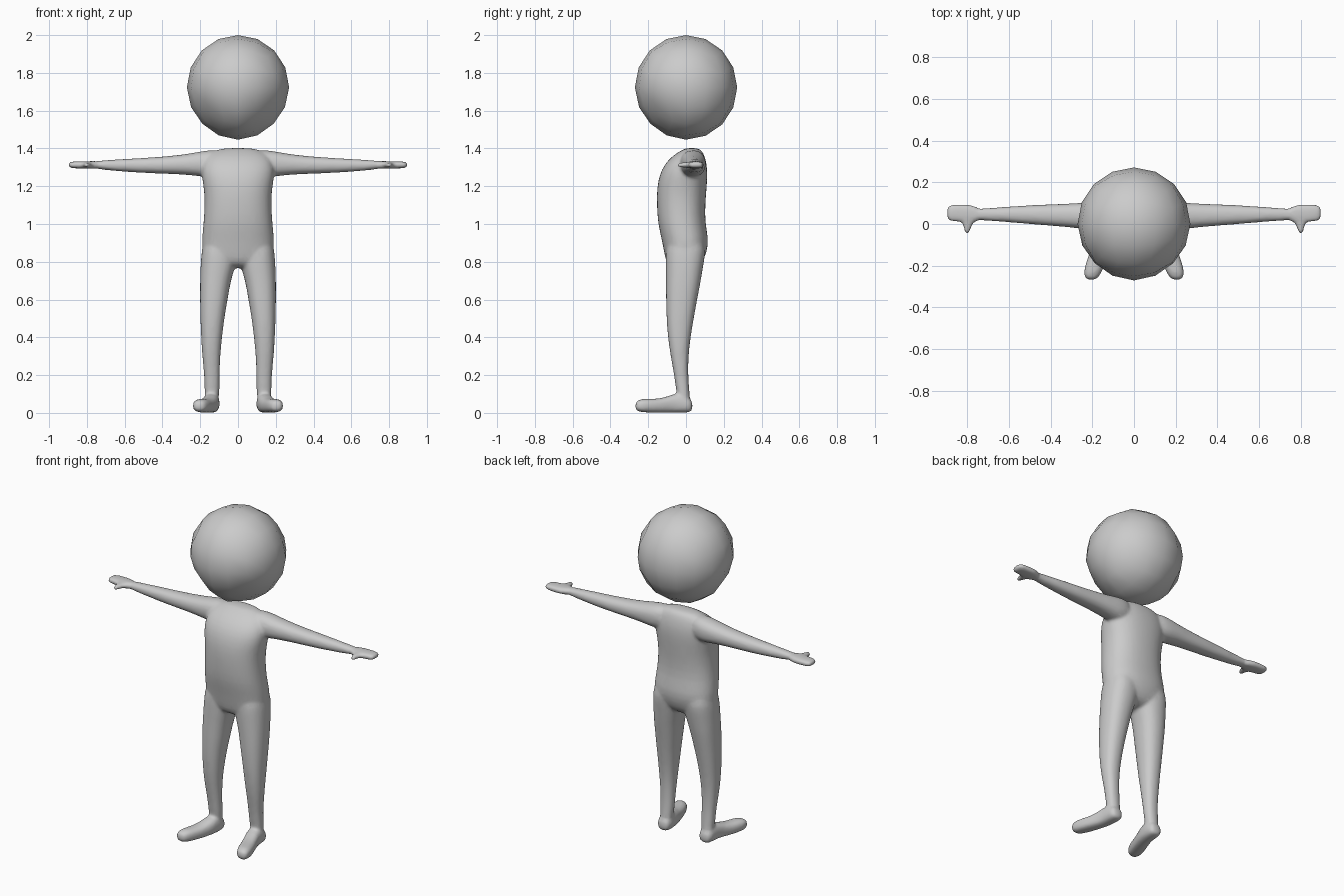
import bpy, bmesh, math
from mathutils import Vector

grey = bpy.data.materials.new("plain_grey")
grey.diffuse_color = (0.6, 0.6, 0.6, 1)


def loft(bm, axis, rows, side=1, n=20, power=2.3):
    """Closed tube along an axis; row = (position, centre, half width, low, high)."""
    rings = []
    for t, c, h, lo, hi in rows:
        ring = []
        for i in range(n):
            ang = 2 * math.pi * i / n
            u, v = [math.copysign(abs(f) ** (2 / power), f) for f in (math.cos(ang), math.sin(ang))]
            a, b = c + h * u, (lo + hi) / 2 + (hi - lo) / 2 * v
            x, y, z = {"x": (t, a, b), "y": (a, t, b), "z": (a, b, t)}[axis]
            ring.append(bm.verts.new((x * side, y, z)))
        rings.append(ring)
    faces = [bm.faces.new((p[i], p[(i + 1) % n], q[(i + 1) % n], q[i]))
             for p, q in zip(rings, rings[1:]) for i in range(n)]
    faces += [bm.faces.new(rings[0]), bm.faces.new(rings[-1])]
    bmesh.ops.recalc_face_normals(bm, faces=faces)


def finish(bm, name):
    mesh = bpy.data.meshes.new(name)
    bm.to_mesh(mesh)
    bm.free()
    mesh.materials.append(grey)
    mesh.shade_smooth()
    obj = bpy.data.objects.new(name, mesh)
    bpy.context.collection.objects.link(obj)
    return obj


# Head: rounded cube, narrowed at the two lower front corners
bm = bmesh.new()
bmesh.ops.create_cube(bm, size=2)
bmesh.ops.subdivide_edges(bm, edges=bm.edges[:], cuts=3, use_grid_fill=True)
for v in bm.verts:
    d = Vector([math.tan(c * math.pi / 4) for c in v.co]).normalized()
    jaw = max(0, Vector((abs(d.x), d.y, d.z)).dot(Vector((1, -1, -1)).normalized()))
    r = 1 - 0.09 * jaw ** 8
    v.co = (d.x * 0.271 * r, d.y * 0.271 * r, 1.723 + d.z * 0.277 * r)
finish(bm, "head")

# Body: torso, legs, feet, arms and hands fused into one skin
bm = bmesh.new()
loft(bm, "z", [
    (0.765, 0, 0.08, -0.06, 0.04), (0.79, 0, 0.165, -0.105, 0.085), (0.85, 0, 0.193, -0.117, 0.112),
    (0.92, 0, 0.194, -0.13, 0.122), (1.0, 0, 0.185, -0.15, 0.103), (1.1, 0, 0.178, -0.156, 0.103),
    (1.18, 0, 0.181, -0.156, 0.11), (1.25, 0, 0.195, -0.145, 0.115), (1.31, 0, 0.195, -0.12, 0.113),
    (1.36, 0, 0.17, -0.075, 0.1), (1.39, 0, 0.125, -0.025, 0.085), (1.403, 0, 0.07, 0.0, 0.06)])

for s in (1, -1):
    # Leg
    loft(bm, "z", [
        (0.05, 0.138, 0.038, -0.04, 0.025), (0.12, 0.138, 0.04, -0.053, 0.018),
        (0.2, 0.138, 0.041, -0.063, 0.012), (0.3, 0.142, 0.048, -0.082, 0.013),
        (0.4, 0.14, 0.056, -0.097, 0.025), (0.5, 0.136, 0.064, -0.104, 0.042),
        (0.6, 0.128, 0.074, -0.107, 0.06), (0.7, 0.12, 0.082, -0.107, 0.08),
        (0.78, 0.105, 0.094, -0.108, 0.092), (0.86, 0.1, 0.094, -0.11, 0.108),
        (0.93, 0.1, 0.08, -0.09, 0.09)], s)
    # Foot
    loft(bm, "y", [
        (0.036, 0.14, 0.028, 0.01, 0.06), (0.015, 0.14, 0.044, 0, 0.085),
        (-0.05, 0.141, 0.044, 0, 0.11), (-0.1, 0.154, 0.045, 0, 0.085),
        (-0.16, 0.176, 0.047, 0, 0.073), (-0.22, 0.195, 0.046, 0.002, 0.076),
        (-0.252, 0.203, 0.037, 0.006, 0.07), (-0.27, 0.205, 0.02, 0.015, 0.055)], s, power=2.6)
    # Arm
    loft(bm, "x", [
        (0.08, 0.035, 0.06, 1.26, 1.395), (0.16, 0.037, 0.07, 1.245, 1.392),
        (0.22, 0.038, 0.066, 1.255, 1.38), (0.3, 0.041, 0.058, 1.262, 1.367),
        (0.4, 0.043, 0.052, 1.266, 1.357), (0.5, 0.045, 0.046, 1.27, 1.35),
        (0.6, 0.046, 0.038, 1.276, 1.345), (0.7, 0.046, 0.031, 1.285, 1.338),
        (0.78, 0.046, 0.026, 1.295, 1.333)], s)
    # Hand
    loft(bm, "x", [
        (0.735, 0.046, 0.025, 1.292, 1.334), (0.765, 0.047, 0.042, 1.293, 1.333),
        (0.81, 0.049, 0.047, 1.293, 1.332), (0.84, 0.052, 0.042, 1.294, 1.332),
        (0.88, 0.053, 0.041, 1.295, 1.331), (0.9, 0.053, 0.03, 1.3, 1.326)], s, power=3)
    # Thumb
    loft(bm, "y", [
        (0.04, 0.795, 0.034, 1.297, 1.329), (0.005, 0.797, 0.028, 1.297, 1.329),
        (-0.02, 0.799, 0.017, 1.298, 1.326), (-0.05, 0.801, 0.013, 1.301, 1.323)], s)

body = finish(bm, "body")
body.modifiers.new("round", "SUBSURF").levels = 1
body.modifiers["round"].render_levels = 1
skin = body.modifiers.new("fuse", "REMESH")
skin.mode, skin.voxel_size, skin.use_smooth_shade = "VOXEL", 0.009, True
blend = body.modifiers.new("blend", "SMOOTH")
blend.factor, blend.iterations = 0.5, 8
body.modifiers.new("lighten", "DECIMATE").ratio = 0.3
